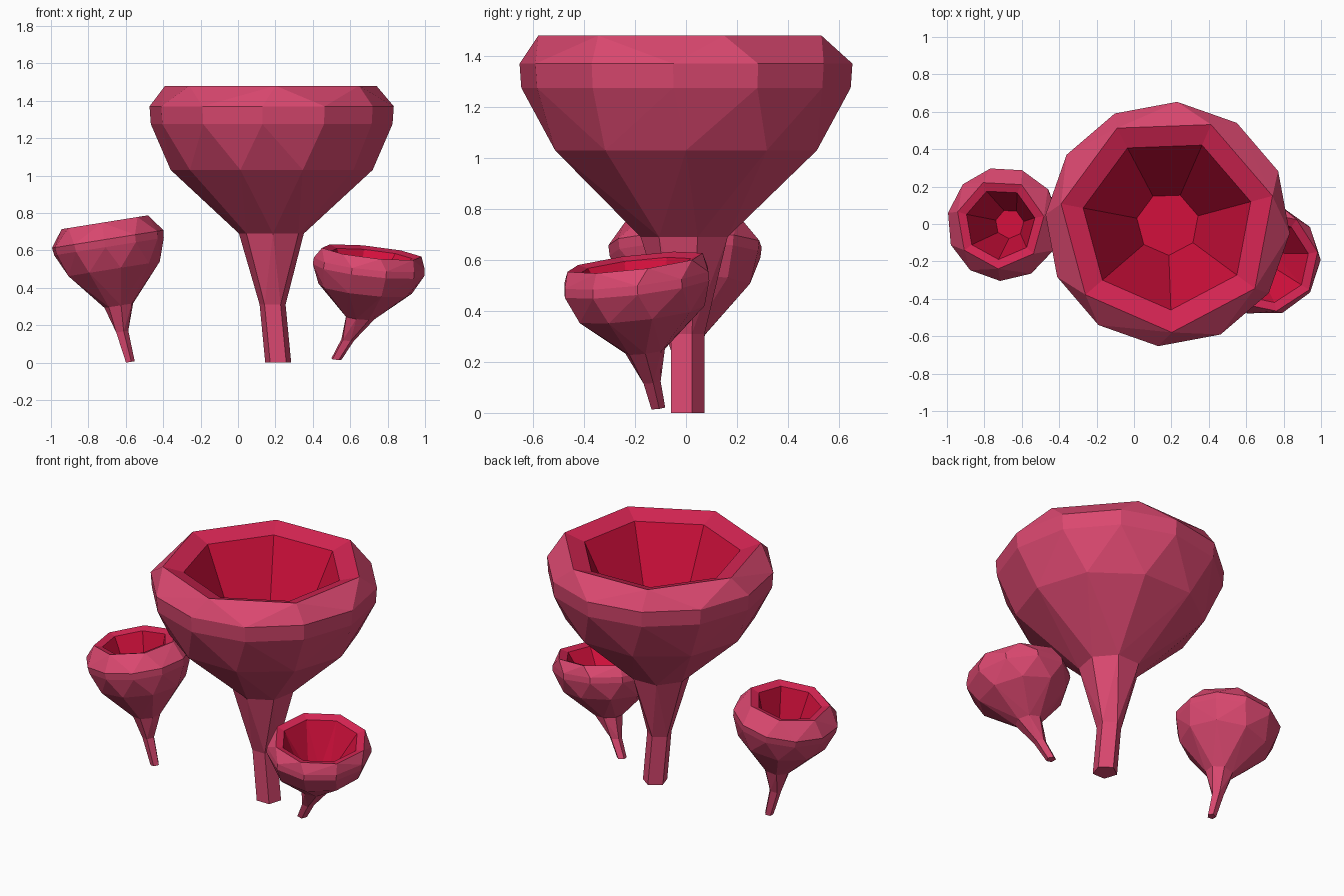
import bpy, bmesh, math
from mathutils import Vector

if "Cube" in bpy.data.objects:
    bpy.data.objects.remove(bpy.data.objects["Cube"])


def material(name, rgb):
    m = bpy.data.materials.new(name)
    m.diffuse_color = (*rgb, 1)
    m.use_nodes = True
    m.node_tree.nodes["Principled BSDF"].inputs["Base Color"].default_value = m.diffuse_color
    return m


MATS = [material("rose_outside", (0.70, 0.064, 0.16)),
        material("crimson_lip", (0.66, 0.018, 0.085)),
        material("deep_crimson_inside", (0.65, 0.005, 0.045))]


def stitch(bm, a, b, mat):
    """Join two rings, given as (angle, vert) lists, that may differ in count."""
    na, nb = len(a), len(b)
    # start ring b at the vertex nearest in angle to a[0]
    diff = lambda t: (t - a[0][0] + math.pi) % math.tau - math.pi
    s = min(range(nb), key=lambda k: abs(diff(b[k][0])))
    b0 = a[0][0] + diff(b[s][0])
    A = [((t - a[0][0]) % math.tau, v) for t, v in a] + [(math.tau, a[0][1])]
    B = [(b0 - a[0][0] + (b[(s + k) % nb][0] - b[s][0]) % math.tau, b[(s + k) % nb][1])
         for k in range(nb)] + [(b0 - a[0][0] + math.tau, b[s][1])]
    i = j = 0
    while i < na or j < nb:
        step_a = j == nb or (i < na and A[i + 1][0] + A[i][0] <= B[j + 1][0] + B[j][0])
        if na == nb and i == j and i < na:
            vs = (A[i][1], A[i + 1][1], B[j + 1][1], B[j][1])
            i += 1
            j += 1
        elif step_a:
            vs = (A[i][1], A[i + 1][1], B[j][1])
            i += 1
        else:
            vs = (A[i][1], B[j + 1][1], B[j][1])
            j += 1
        bm.faces.new(vs).material_index = mat


def goblet(name, axis, rings):
    """rings: (x, y, z, radius, sides, phase in degrees, material of band below)"""
    n = Vector(axis).normalized()
    u = Vector((1, 0, 0))
    u = (u - n * u.dot(n)).normalized()
    w = n.cross(u)
    bm = bmesh.new()
    prev = None
    for x, y, z, r, sides, phase, mat in rings:
        ring = []
        for k in range(sides):
            t = math.radians(phase) + math.tau * k / sides
            ring.append((t, bm.verts.new(Vector((x, y, z)) + r * (u * math.cos(t) + w * math.sin(t)))))
        if prev:
            stitch(bm, prev, ring, mat)
        else:
            bm.faces.new([v for _, v in reversed(ring)])
        prev = ring
    bm.faces.new([v for _, v in prev]).material_index = 2
    for v in bm.verts:
        v.co.z = max(v.co.z, 0)
    me = bpy.data.meshes.new(name)
    bm.to_mesh(me)
    bm.free()
    for m in MATS:
        me.materials.append(m)
    bpy.context.collection.objects.link(bpy.data.objects.new(name, me))


# large upright cup
goblet("large_cup", (0, 0, 1), [
    (0.215, 0, 0, 0.073, 5, 18, 0),
    (0.185, 0, 0.31, 0.073, 5, 18, 0),
    (0.18, 0, 0.69, 0.178, 7, 15, 0),
    (0.18, 0, 1.03, 0.54, 10, 0, 0),
    (0.18, 0, 1.275, 0.648, 12, -4.4, 0),
    (0.18, 0, 1.37, 0.655, 12, -4.4, 0),
    (0.18, 0, 1.48, 0.58, 7, 15, 0),
    (0.18, 0, 1.44, 0.46, 7, 15, 1),
    (0.18, 0, 0.82, 0.168, 7, 15, 2)])

# small cup leaning left
goblet("left_cup", (-0.16, 0, 1), [
    (-0.578, 0, 0.003, 0.026, 5, 0, 0),
    (-0.622, 0, 0.165, 0.036, 5, 0, 0),
    (-0.635, 0, 0.305, 0.080, 7, 20, 0),
    (-0.67, 0, 0.50, 0.255, 9, 0, 0),
    (-0.692, 0, 0.62, 0.300, 11, 5, 0),
    (-0.699, 0, 0.66, 0.305, 11, 5, 0),
    (-0.715, 0, 0.75, 0.24, 7, 10, 0),
    (-0.715, 0, 0.735, 0.19, 7, 10, 1),
    (-0.665, 0, 0.40, 0.078, 7, 10, 2)])

# small wide open cup leaning right and forward
goblet("right_cup", (0.11, -0.12, 1), [
    (0.525, -0.11, 0.018, 0.029, 5, 10, 0),
    (0.585, -0.135, 0.12, 0.036, 5, 10, 0),
    (0.65, -0.16, 0.24, 0.080, 7, 0, 0),
    (0.68, -0.18, 0.39, 0.255, 9, 10, 0),
    (0.698, -0.193, 0.495, 0.300, 10, 0, 0),
    (0.702, -0.195, 0.53, 0.298, 10, 0, 0),
    (0.715, -0.20, 0.59, 0.272, 8, 10, 0),
    (0.712, -0.20, 0.575, 0.225, 8, 10, 1),
    (0.67, -0.17, 0.32, 0.078, 7, 10, 2)])
